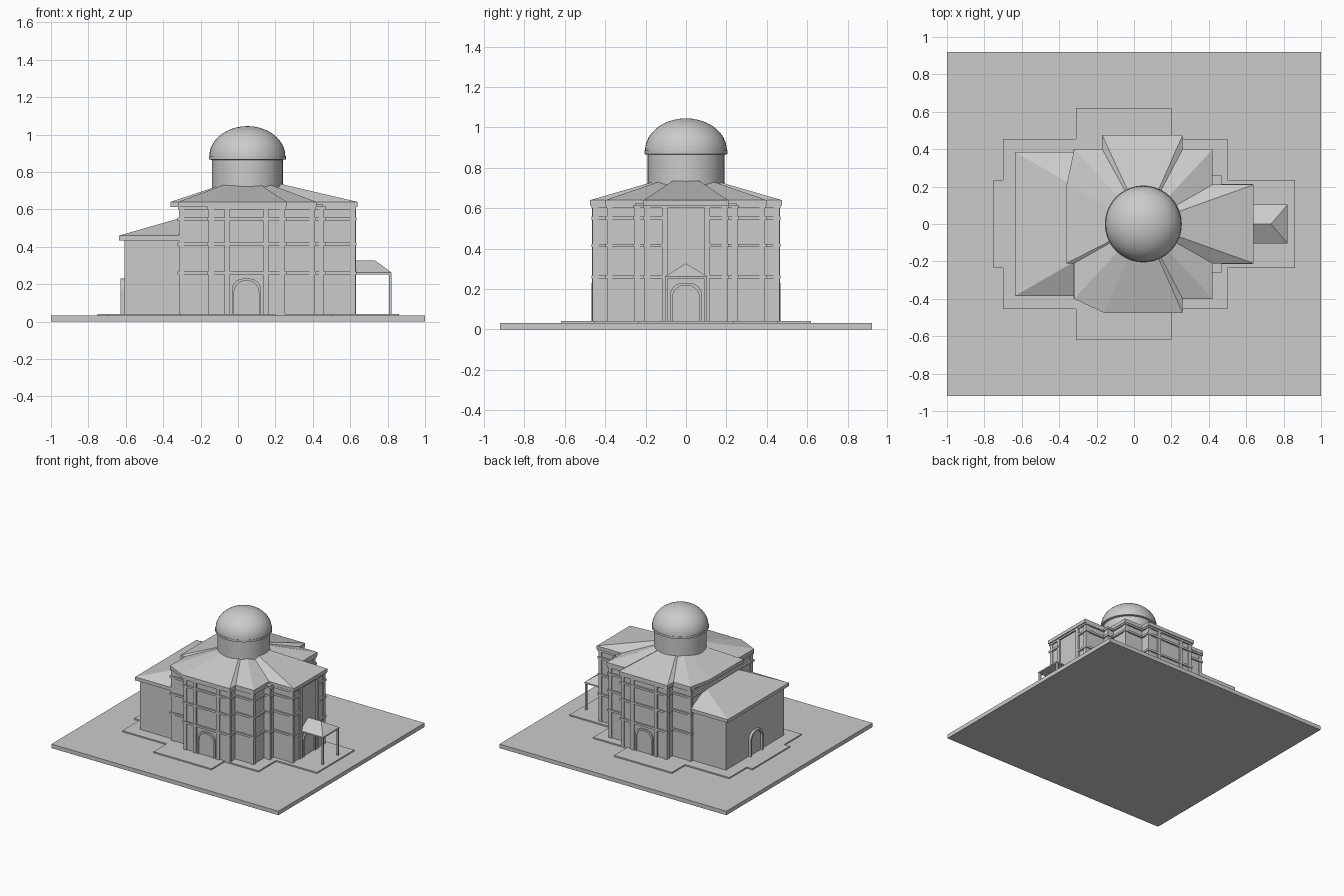
import bpy, bmesh, math

if "Cube" in bpy.data.objects:
    bpy.data.objects.remove(bpy.data.objects["Cube"])

CX = 0.05  # centre of the drum and dome


def make(name, verts, faces):
    bm = bmesh.new()
    vs = [bm.verts.new(v) for v in verts]
    for f in faces:
        bm.faces.new([vs[i] for i in f])
    bmesh.ops.recalc_face_normals(bm, faces=bm.faces)
    me = bpy.data.meshes.new(name)
    bm.to_mesh(me)
    bm.free()
    ob = bpy.data.objects.new(name, me)
    bpy.context.collection.objects.link(ob)
    return ob


def prism(name, pts, z0, z1):
    n = len(pts)
    v = [(x, y, z0) for x, y in pts] + [(x, y, z1) for x, y in pts]
    f = [tuple(range(n)), tuple(range(n, 2 * n))]
    f += [(i, (i + 1) % n, n + (i + 1) % n, n + i) for i in range(n)]
    return make(name, v, f)


def box(name, x0, x1, y0, y1, z0, z1):
    return prism(name, [(x0, y0), (x1, y0), (x1, y1), (x0, y1)], z0, z1)


def mirrored(half):
    return half + [(x, -y) for x, y in reversed(half)]


def fan_roof(name, pts, z0, z1, apex):
    # flat soffit, fascia and sloping faces meeting at one apex
    n = len(pts)
    v = [(x, y, z0) for x, y in pts] + [(x, y, z1) for x, y in pts] + [apex]
    f = [tuple(range(n))]
    for i in range(n):
        j = (i + 1) % n
        f += [(i, j, n + j, n + i), (n + i, n + j, 2 * n)]
    return make(name, v, f)


def lathe(name, profile, seg=40):
    v, f = [], []
    for r, z in profile:
        for k in range(seg):
            a = 2 * math.pi * k / seg
            v.append((CX + r * math.cos(a), r * math.sin(a), z))
    for i in range(len(profile) - 1):
        for k in range(seg):
            l = (k + 1) % seg
            f.append((i * seg + k, i * seg + l, (i + 1) * seg + l, (i + 1) * seg + k))
    f += [tuple(range(seg)), tuple(range(len(v) - seg, len(v)))]
    ob = make(name, v, f)
    bpy.ops.object.select_all(action='DESELECT')
    bpy.context.view_layer.objects.active = ob
    ob.select_set(True)
    bpy.ops.object.shade_smooth_by_angle(angle=math.radians(35))
    return ob


# Ground slab and stepped plinth
box("ground_slab", -1, 1, -0.92, 0.92, 0, 0.032)
plinth = [(-0.75, 0.235), (-0.70, 0.235), (-0.70, 0.455), (-0.31, 0.455), (-0.31, 0.62),
          (0.20, 0.62), (0.20, 0.455), (0.50, 0.455), (0.50, 0.235), (0.86, 0.235)]
prism("plinth", mirrored(plinth), 0.03, 0.042)

# Main cross-shaped walls
foot = [(-0.31, 0.385), (-0.15, 0.385), (-0.15, 0.455), (0.245, 0.455), (0.245, 0.385),
        (0.405, 0.385), (0.405, 0.25), (0.455, 0.25), (0.455, 0.2), (0.62, 0.2)]
prism("main_walls", mirrored(foot), 0.04, 0.625)


def offset(d):
    return [(x + (d if x > CX else -d), y + d) for x, y in foot]


# String courses, broken over the entrance panel on the east arm
for i, z in enumerate((0.26, 0.415, 0.55)):
    half = offset(0.013) + [(0.633, 0.105), (0.615, 0.105)]
    prism(f"string_course_{i}", mirrored(half), z - 0.008, z + 0.008)
prism("cornice", mirrored(offset(0.012)), 0.60, 0.617)

# Pilasters
for s in (1, -1):
    for i, (x, y) in enumerate([(-0.143, 0.448), (-0.058, 0.452), (0.148, 0.452), (0.237, 0.448),
                                (0.397, 0.377), (-0.302, 0.377), (0.447, 0.242),
                                (0.613, 0.192), (0.617, 0.105)]):
        box(f"pilaster_{i}_{s}", x - 0.014, x + 0.014, s * y - 0.014, s * y + 0.014, 0.04, 0.61)

# Main roof
eave = [(-0.36, 0.21), (-0.32, 0.40), (-0.17, 0.40), (-0.17, 0.475), (0.26, 0.475),
        (0.26, 0.40), (0.42, 0.40), (0.42, 0.21), (0.64, 0.21), (0.64, -0.21),
        (0.42, -0.21), (0.42, -0.40), (0.26, -0.40), (0.26, -0.475), (-0.16, -0.475),
        (-0.32, -0.40), (-0.32, -0.21), (-0.36, -0.21)]
fan_roof("main_roof", eave, 0.613, 0.64, (CX, 0, 0.778))

# Lower annex with its roof
box("annex_walls", -0.607, -0.30, -0.365, 0.365, 0.04, 0.44)
fan_roof("annex_roof", [(-0.637, -0.385), (-0.30, -0.385), (-0.30, 0.385), (-0.637, 0.385)],
         0.433, 0.46, (CX - 0.02, 0, 0.65))

# Drum and dome
lathe("drum", [(0.19, 0.64), (0.19, 0.875)])
dome = [(0.192, 0.865), (0.206, 0.868), (0.206, 0.885)]
dome += [(0.203 * math.cos(t), 0.885 + 0.16 * math.sin(t))
         for t in [math.radians(a) for a in range(0, 90, 8)]]
dome.append((0.004, 1.045))
lathe("dome", dome)


# Arched door surrounds: local u runs along the wall, w points outwards
def arch(w, h):
    r = 0.06
    pts = [(-w, 0.04)]
    for k in range(7):
        a = math.pi - k * math.pi / 12
        pts.append((-w + r + r * math.cos(a), h - r + r * math.sin(a)))
    return pts + [(-u, z) for u, z in reversed(pts)]


def doorway(name, place, depth):
    outer, inner = arch(0.078, 0.23), arch(0.066, 0.218)
    n = len(outer)
    v = [place(u, z, w) for w in (0, depth) for loop in (outer, inner) for u, z in loop]
    f = []
    for i in range(n - 1):
        for a, b in ((0, 2), (2, 3), (3, 1), (1, 0)):
            f.append((a * n + i, a * n + i + 1, b * n + i + 1, b * n + i))
    for i in (0, n - 1):
        f.append((i, 2 * n + i, 3 * n + i, n + i))
    make(name + "_frame", v, f)
    v = [place(u, z, w) for w in (-0.005, 0.003) for u, z in inner]
    f = [tuple(range(n)), tuple(range(n, 2 * n))]
    f += [(i, (i + 1) % n, n + (i + 1) % n, n + i) for i in range(n)]
    make(name + "_door", v, f)


doorway("front", lambda u, z, w: (CX - 0.005 + u, -0.455 - w, z), 0.012)
doorway("back", lambda u, z, w: (CX - 0.005 + u, 0.455 + w, z), 0.012)
doorway("east", lambda u, z, w: (0.62 + w, u, z), 0.012)
doorway("annex", lambda u, z, w: (-0.607 - w, u, z), 0.02)

# Entrance porch: hipped canopy on two posts
make("porch_roof",
     [(0.615, -0.105, 0.252), (0.822, -0.105, 0.252), (0.822, 0.105, 0.252), (0.615, 0.105, 0.252),
      (0.615, -0.105, 0.262), (0.822, -0.105, 0.262), (0.822, 0.105, 0.262), (0.615, 0.105, 0.262),
      (0.615, 0, 0.327), (0.733, 0, 0.327)],
     [(0, 1, 2, 3), (0, 1, 5, 4), (1, 2, 6, 5), (2, 3, 7, 6), (0, 4, 8, 7, 3),
      (4, 5, 9, 8), (5, 6, 9), (6, 7, 8, 9)])
for s in (1, -1):
    box(f"porch_post_{s}", 0.806, 0.82, s * 0.096 - 0.007, s * 0.096 + 0.007, 0.04, 0.255)
